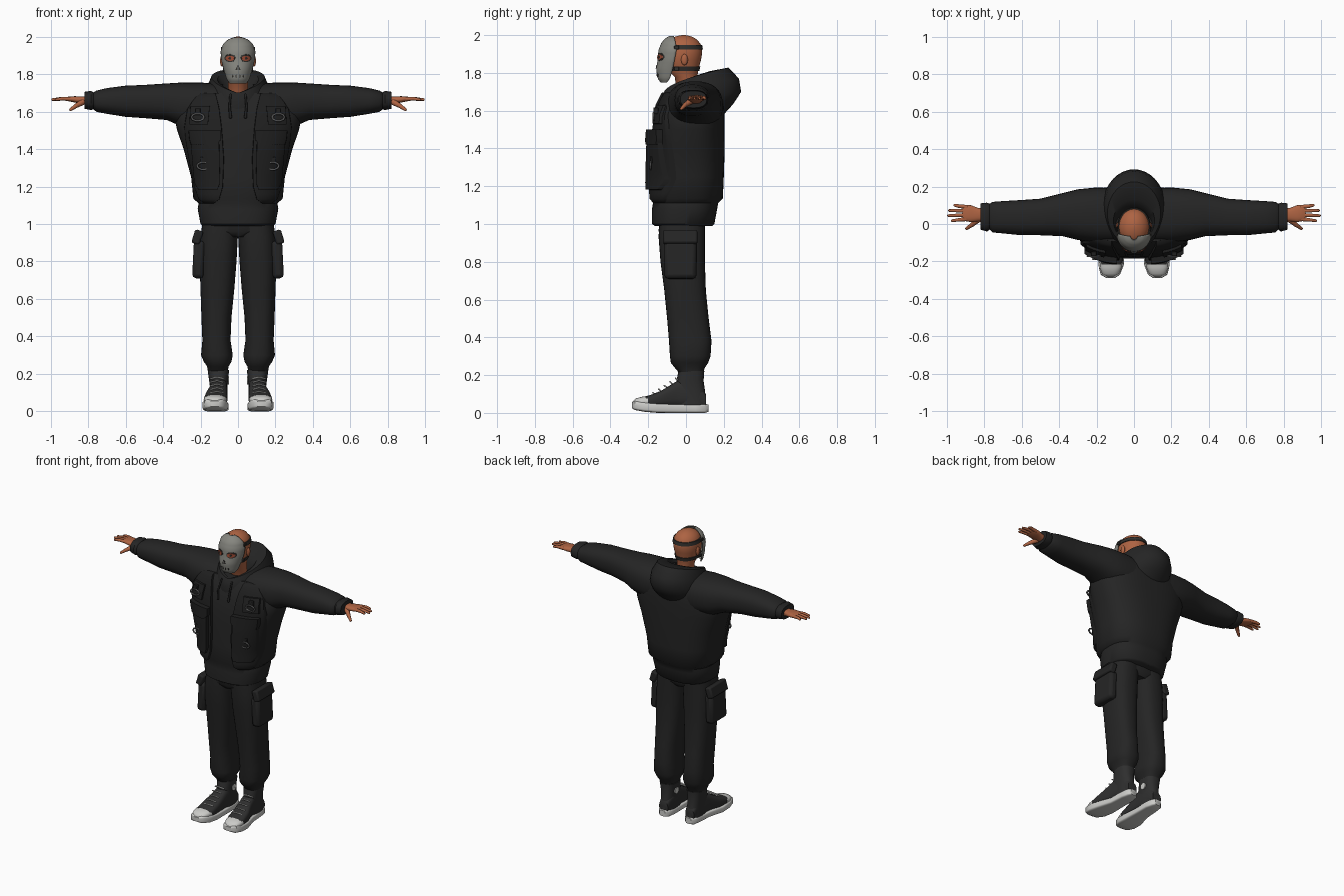
import bpy, bmesh, math
from mathutils import Vector, Matrix

if "Cube" in bpy.data.objects:
    bpy.data.objects.remove(bpy.data.objects["Cube"])


def material(name, r, g, b):
    m = bpy.data.materials.new(name)
    m.use_nodes = True
    m.diffuse_color = (r, g, b, 1)
    m.node_tree.nodes["Principled BSDF"].inputs["Base Color"].default_value = (r, g, b, 1)
    return m


cloth = material("black cloth", .018, .018, .018)
vest_cloth = material("vest black", .014, .014, .014)
canvas = material("shoe canvas", .028, .028, .028)
skin = material("skin", .42, .125, .055)
grey = material("mask grey", .24, .24, .215)
dark = material("dark hole", .03, .028, .025)
red = material("eye red", .33, .07, .035)
white = material("rubber white", .6, .6, .58)
metal = material("buckle metal", .1, .1, .1)


def finish(name, bm, mat, mirror=False, bevel=0, solid=0):
    mesh = bpy.data.meshes.new(name)
    bm.to_mesh(mesh)
    bm.free()
    mesh.materials.append(mat)
    ob = bpy.data.objects.new(name, mesh)
    bpy.context.collection.objects.link(ob)
    if solid:
        ob.modifiers.new("thickness", "SOLIDIFY").thickness = solid
    if bevel:
        mod = ob.modifiers.new("bevel", "BEVEL")
        mod.width, mod.segments = bevel, 2
    if mirror:
        ob.modifiers.new("mirror", "MIRROR")
    for o in bpy.context.selected_objects:
        o.select_set(False)
    ob.select_set(True)
    bpy.context.view_layer.objects.active = ob
    bpy.ops.object.shade_smooth_by_angle(angle=math.radians(45))
    return ob


def skin_rings(name, rings, mat, mirror=False, caps=True):
    """Join closed rings of points into one surface."""
    bm = bmesh.new()
    vs = [[bm.verts.new(p) for p in ring] for ring in rings]
    n = len(vs[0])
    for a, b in zip(vs, vs[1:]):
        for i in range(n):
            bm.faces.new((a[i], a[(i + 1) % n], b[(i + 1) % n], b[i]))
    if caps:
        bm.faces.new(vs[0])
        bm.faces.new(vs[-1])
    bmesh.ops.recalc_face_normals(bm, faces=bm.faces)
    return finish(name, bm, mat, mirror)


def loft(name, axis, rows, mat, p=2, mirror=False, n=32, caps=True):
    """Rows are (position, a0, a1, b0, b1): rounded boxes along an axis."""
    rings = []
    for s, a0, a1, b0, b1 in rows:
        ring = []
        for i in range(n):
            c, d = math.cos(2 * math.pi * i / n), math.sin(2 * math.pi * i / n)
            a = (a0 + a1) / 2 + (a1 - a0) / 2 * math.copysign(abs(c) ** (2 / p), c)
            b = (b0 + b1) / 2 + (b1 - b0) / 2 * math.copysign(abs(d) ** (2 / p), d)
            ring.append({"x": (s, a, b), "y": (a, s, b), "z": (a, b, s)}[axis])
        rings.append(ring)
    return skin_rings(name, rings, mat, mirror, caps)


def sample(rows, s):
    """Interpolate a table of rows sorted by its first column."""
    for lo, hi in zip(rows, rows[1:]):
        if s <= hi[0]:
            f = max(0, (s - lo[0]) / (hi[0] - lo[0]))
            return [u + (v - u) * f for u, v in zip(lo, hi)]
    return rows[-1]


def front(rows, p, x, z):
    """Depth of the front of a lofted body at x, z."""
    _, x0, x1, y0, y1 = sample(rows, z)
    k = min(1, abs(x - (x0 + x1) / 2) / ((x1 - x0) / 2))
    return (y0 + y1) / 2 - (y1 - y0) / 2 * (1 - k ** p) ** (1 / p)


def patch(name, body, p, rows, mat, t, border=0, mirror=True, solid=0, n=16):
    """Raised plate that follows the front of a body; rows are (z, x0, x1)."""
    bm = bmesh.new()
    grid = []
    ease = [(1 - math.cos(math.pi * i / n)) / 2 for i in range(n + 1)]
    for j, v in enumerate(ease):
        z = rows[0][0] + (rows[-1][0] - rows[0][0]) * v
        _, xa, xb = sample(rows, z)
        line = []
        for i, u in enumerate(ease):
            x = xa + (xb - xa) * u
            inner = 0 < i < n and 0 < j < n
            line.append(bm.verts.new((x, front(body, p, x, z) - (t if inner else border), z)))
        grid.append(line)
    for a, b in zip(grid, grid[1:]):
        for i in range(n):
            bm.faces.new((a[i], a[i + 1], b[i + 1], b[i]))
    return finish(name, bm, mat, mirror, solid=solid)


def oval(cx, cz, rx, rz, n=12):
    return [(cz - rz * math.cos(math.pi * i / n), cx - rx * math.sin(math.pi * i / n) - .0005,
             cx + rx * math.sin(math.pi * i / n) + .0005) for i in range(n + 1)]


def rod(name, pts, radii, mat, mirror=True):
    """Tapered round limb through points."""
    bm = bmesh.new()
    pts = [Vector(q) for q in pts]
    for a, b, ra, rb in zip(pts, pts[1:], radii, radii[1:]):
        m = Matrix.Translation((a + b) / 2) @ (b - a).to_track_quat("Z", "Y").to_matrix().to_4x4()
        bmesh.ops.create_cone(bm, segments=10, radius1=ra, radius2=rb, depth=(b - a).length, matrix=m)
    for a, r in zip(pts, radii):
        bmesh.ops.create_uvsphere(bm, u_segments=10, v_segments=6, radius=r, matrix=Matrix.Translation(a))
    return finish(name, bm, mat, mirror)


def box(name, pos, size, mat, tilt=0, bevel=.01):
    bm = bmesh.new()
    m = Matrix.Translation(pos) @ Matrix.Rotation(tilt, 4, "Y") @ Matrix.Diagonal((*size, 1))
    bmesh.ops.create_cube(bm, size=1, matrix=m)
    return finish(name, bm, mat, True, bevel)


# Hoodie body with a gathered hem
torso = [(.99, -.185, .185, -.165, .14), (1, -.2, .2, -.18, .15), (1.08, -.215, .215, -.18, .165),
         (1.11, -.21, .21, -.175, .17), (1.135, -.238, .238, -.185, .195), (1.25, -.25, .25, -.18, .2),
         (1.4, -.29, .29, -.175, .205), (1.5, -.325, .325, -.165, .205), (1.58, -.34, .34, -.15, .205),
         (1.66, -.31, .31, -.125, .2), (1.7, -.26, .26, -.1, .19)]
loft("hoodie_body", "z", torso, cloth, 2.5, n=48)

# Sleeves with cuffs
loft("sleeve", "x", [(.08, -.1, .19, 1.5, 1.745), (.2, -.1, .195, 1.5, 1.755), (.3, -.085, .185, 1.52, 1.755),
                     (.38, -.065, .165, 1.555, 1.75), (.5, -.06, .135, 1.565, 1.742),
                     (.6, -.06, .128, 1.572, 1.738), (.7, -.05, .122, 1.588, 1.725),
                     (.755, -.045, .118, 1.598, 1.712), (.77, -.03, .108, 1.612, 1.702),
                     (.785, -.04, .114, 1.608, 1.71), (.82, -.03, .11, 1.615, 1.705)], cloth, 2.4, True)

# Lowered hood: tilted rings rolling over into the neck opening
hood = []
for rx, y0, y1, zf, zb in [(.17, -.14, .2, 1.6, 1.58), (.178, -.14, .25, 1.62, 1.635), (.172, -.138, .292, 1.655, 1.7),
                           (.162, -.13, .28, 1.68, 1.77), (.142, -.115, .225, 1.7, 1.828),
                           (.11, -.095, .13, 1.7, 1.81), (.09, -.08, .08, 1.67, 1.76), (.08, -.075, .06, 1.62, 1.68)]:
    ring = []
    for i in range(36):
        a = 2 * math.pi * i / 36
        s = (math.sin(a) + 1) / 2
        ring.append((rx * math.cos(a), y0 + (y1 - y0) * s, zf + (zb - zf) * s ** .6))
    hood.append(ring)
skin_rings("hood", hood, cloth)
rod("drawstring", [(.04, -.125, 1.69), (.045, -.155, 1.63), (.04, -.165, 1.57)], [.006, .006, .008], vest_cloth)

# Vest panels, pockets and flaps
patch("vest_panel", torso, 2.5, [(1.11, .13, .18), (1.13, .1, .21), (1.2, .08, .235), (1.35, .075, .265),
                                 (1.5, .085, .29), (1.62, .1, .27), (1.7, .12, .21)], vest_cloth, .018)
patch("vest_pocket", torso, 2.5, [(1.18, .11, .21), (1.22, .095, .235), (1.45, .1, .255)], vest_cloth, .042)
patch("vest_pocket_flap", torso, 2.5, [(1.42, .12, .25), (1.45, .09, .26), (1.5, .09, .265)], vest_cloth, .05)
patch("chest_pocket", torso, 2.5, [(1.53, .16, .26), (1.63, .15, .255)], vest_cloth, .032)

# Ring buckles hanging from webbing
for label, x, z in (("upper", .215, 1.57), ("lower", .185, 1.31)):
    y = front(torso, 2.5, x, z) - .045
    rod(label + "_buckle", [(x + .033 * math.cos(k * math.pi / 5), y, z + .02 * math.sin(k * math.pi / 5))
                            for k in range(11)], [.0055] * 11, metal)
    box(label + "_buckle_strap", (x, y + .012, z + .03), (.03, .025, .035), vest_cloth, bevel=.004)

# Trousers
loft("hips", "z", [(.93, -.08, .08, -.12, .08), (.96, -.18, .18, -.145, .1), (1.05, -.185, .185, -.14, .1)], cloth, 2.4)
loft("trouser_leg", "z", [(.21, .055, .16, -.035, .09), (.24, .05, .165, -.06, .1), (.265, .035, .182, -.08, .117),
                          (.3, .028, .197, -.085, .13), (.38, .04, .19, -.09, .135), (.5, .035, .195, -.1, .12),
                          (.65, .02, .2, -.115, .105), (.8, .008, .205, -.135, .1), (.93, .001, .2, -.145, .1),
                          (1.04, -.01, .185, -.14, .1)], cloth, 2.5, True)
box("cargo_pocket", (.21, -.03, .81), (.06, .17, .2), cloth, -.05, .02)
box("cargo_pocket_flap", (.217, -.03, .93), (.045, .18, .075), cloth, -.3, .01)

# High-top shoes
loft("shoe_sole", "y", [(-.287, .1, .15, .025, .055), (-.27, .075, .178, .015, .065), (-.22, .055, .19, .006, .058),
                        (-.15, .05, .185, 0, .05), (-.05, .053, .155, 0, .045), (.05, .053, .148, 0, .045),
                        (.1, .062, .14, 0, .047), (.118, .08, .122, .005, .045)], white, 5, True)
loft("toe_cap", "y", [(-.283, .105, .145, .03, .058), (-.265, .08, .172, .03, .077), (-.23, .066, .182, .03, .086),
                      (-.2, .06, .183, .03, .09)], white, 2.6, True)
loft("shoe_vamp", "y", [(-.215, .065, .18, .03, .088), (-.19, .058, .181, .03, .094), (-.13, .056, .175, .03, .118),
                        (-.07, .057, .155, .03, .155), (-.03, .057, .15, .03, .18), (.06, .057, .143, .03, .16),
                        (.105, .068, .135, .03, .1)], canvas, 3, True)
loft("shoe_collar", "z", [(.04, .058, .145, -.06, .108), (.12, .057, .148, -.06, .1), (.17, .053, .155, -.05, .093),
                          (.222, .047, .162, -.04, .097)], canvas, 2.5, True)
for i in range(5):
    y, z = -.175 + .03 * i, .105 + .019 * i
    rod("shoe_lace", [(.08, y + .01, z - .006), (.112, y, z + .002), (.145, y + .01, z - .006)], [.004] * 3, white)
rod("ankle_patch", [(.0535, .03, .165), (.051, .03, .165)], [.003, .003], white)
bm = bmesh.new()
bmesh.ops.create_cone(bm, cap_ends=True, segments=20, radius1=.022, radius2=.022, depth=.008,
                      matrix=Matrix.Translation((.053, .03, .165)) @ Matrix.Rotation(math.pi / 2, 4, "Y"))
finish("ankle_disc", bm, white, True)

# Head, neck and ears
head = [(1.65, -.05, .05, -.04, .06), (1.78, -.055, .055, -.06, .06), (1.82, -.07, .07, -.11, .066),
        (1.87, -.083, .083, -.12, .08), (1.91, -.086, .086, -.12, .086), (1.95, -.079, .079, -.11, .079),
        (1.975, -.062, .062, -.09, .06), (1.99, -.04, .04, -.064, .036), (1.998, -.018, .018, -.035, .01),
        (2, -.004, .004, -.018, -.006)]
loft("head", "z", head, skin)
bm = bmesh.new()
bmesh.ops.create_uvsphere(bm, u_segments=12, v_segments=8, radius=1, matrix=Matrix.Translation((.086, -.008, 1.87))
                          @ Matrix.Diagonal((.01, .018, .03, 1)))
finish("ear", bm, skin, True)

# Mask with openings and head straps
mask = [(1.75, -.045, .045, -.135, -.065), (1.77, -.06, .06, -.15, -.02), (1.82, -.076, .076, -.158, .018),
        (1.87, -.089, .089, -.15, .03), (1.92, -.093, .093, -.146, .045), (1.96, -.08, .08, -.13, .02),
        (1.985, -.053, .053, -.107, -.015), (1.996, -.02, .02, -.085, -.045)]
patch("mask", mask, 2, [(r[0], r[1], r[2]) for r in mask], grey, 0, 0, False, .006, 24)
patch("eye_socket", mask, 2, oval(.043, 1.885, .029, .021), dark, .003, .001)
patch("eye_opening", mask, 2, oval(.043, 1.884, .023, .014), red, .006, .003)
patch("pupil", mask, 2, oval(.043, 1.884, .006, .007), dark, .008, .006)
patch("nose_hole", mask, 2, [(1.822, .003, .014), (1.845, .001, .004)], dark, .003, .001)
for x in (.01, .028):
    patch("mouth_slot", mask, 2, oval(x, 1.788, .0025, .009), dark, .003, .001)
for label, z in (("upper", 1.935), ("lower", 1.822)):
    band = []
    for h, grow in ((-.012, 0), (-.012, .006), (.012, .006), (.012, 0)):
        _, x0, x1, y0, y1 = sample(head, z + h)
        band.append((z + h, x0 - grow, x1 + grow, y0 - grow, y1 + grow))
    loft(label + "_head_strap", "z", band, dark, caps=False)
    box(label + "_strap_clip", (.086 if z > 1.9 else .075, -.05, z), (.012, .025, .02), dark, bevel=.003)

# Hands
loft("palm", "x", [(.79, .015, .085, 1.63, 1.68), (.83, .015, .085, 1.64, 1.68), (.87, .01, .1, 1.648, 1.682),
                   (.905, .016, .102, 1.655, 1.68), (.915, .025, .095, 1.66, 1.676)], skin, 2.5, True, 20)
for label, y, tip_x, tip_y in (("index", .026, .975, .018), ("middle", .048, .995, .045),
                               ("ring", .07, .99, .072), ("little", .091, .962, .1)):
    rod(label + "_finger", [(.895, y, 1.667), (.935, (y + tip_y) / 2, 1.669), (tip_x - .005, tip_y, 1.664)],
        [.0115, .01, .007], skin)
rod("thumb", [(.83, .025, 1.65), (.865, -.005, 1.63), (.893, -.024, 1.61)], [.017, .012, .008], skin)
